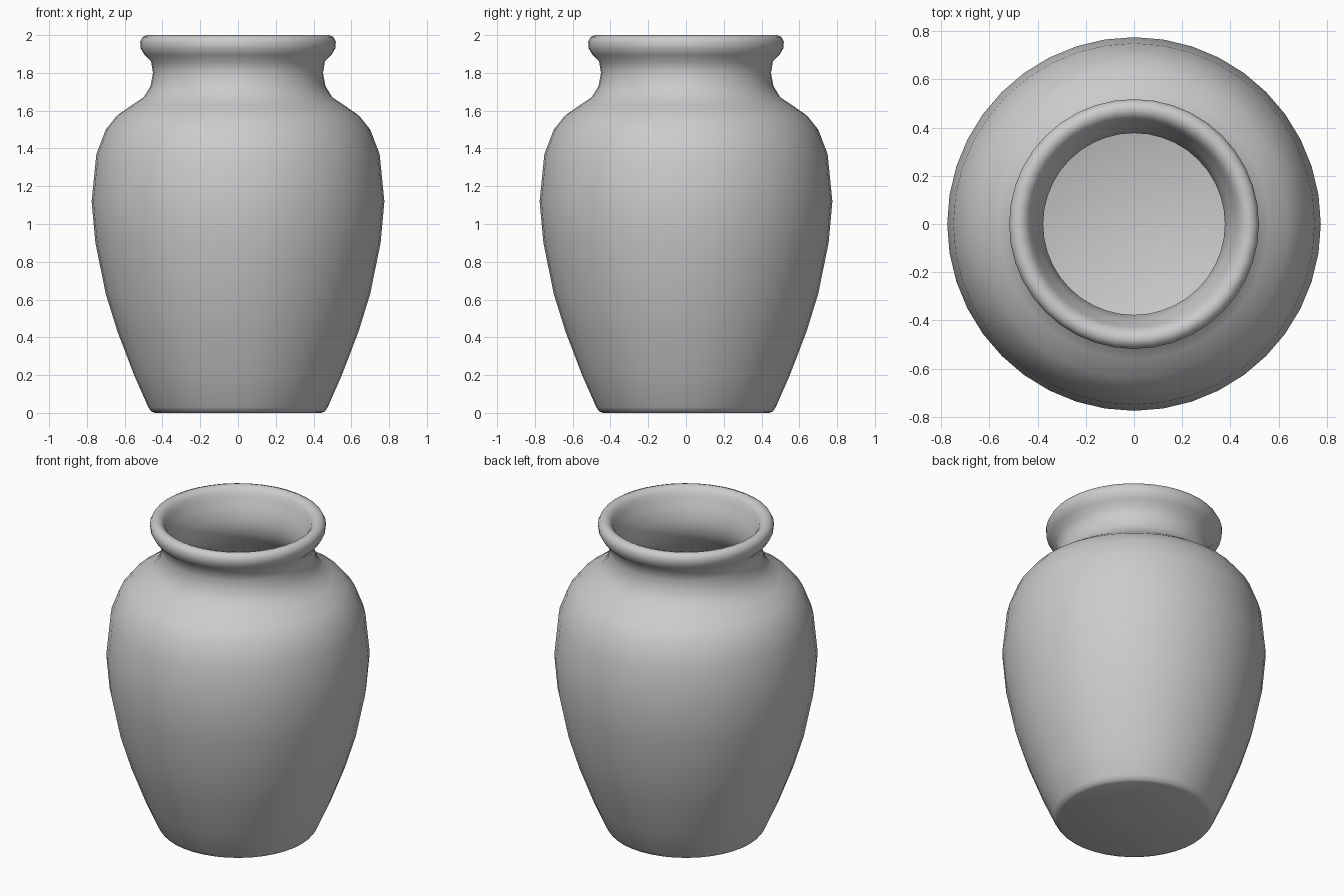
import bpy, bmesh, math

cube = bpy.data.objects.get("Cube")
if cube:
    bpy.data.objects.remove(cube, do_unlink=True)

SEGMENTS = 40

# One flat clay colour
clay = bpy.data.materials.new("grey_clay")
clay.use_nodes = True
colour = (0.6, 0.6, 0.6, 1.0)
clay.diffuse_color = colour
clay.node_tree.nodes["Principled BSDF"].inputs["Base Color"].default_value = colour

# Outer wall from the base to the rim, as (radius, height)
outer = [(0.44, 0.0), (0.46, 0.008), (0.475, 0.03), (0.55, 0.2), (0.638, 0.43),
         (0.70, 0.63), (0.755, 0.9), (0.775, 1.12), (0.75, 1.37), (0.70, 1.5),
         (0.64, 1.575), (0.56, 1.63), (0.50, 1.67), (0.463, 1.73), (0.45, 1.80)]
# Rolled lip, from under the outer edge over to the mouth
lip = [(0.46, 1.86), (0.495, 1.895), (0.515, 1.93), (0.518, 1.965), (0.505, 1.99),
       (0.48, 2.0), (0.455, 1.992), (0.435, 1.97), (0.425, 1.94), (0.40, 1.89)]
# Inner wall, down to the floor
inner = [(0.377, 1.80), (0.385, 1.72), (0.43, 1.64), (0.50, 1.58), (0.60, 1.50),
         (0.67, 1.37), (0.70, 1.12), (0.68, 0.9), (0.63, 0.63), (0.56, 0.43),
         (0.47, 0.2), (0.42, 0.10), (0.38, 0.08)]


def lathe(name, profile):
    """Turn a profile around z and cap both ends."""
    bm = bmesh.new()
    rings = []
    for r, z in profile:
        rings.append([bm.verts.new((r * math.cos(a), r * math.sin(a), z))
                      for a in (2 * math.pi * i / SEGMENTS for i in range(SEGMENTS))])
    for low, high in zip(rings, rings[1:]):
        for i in range(SEGMENTS):
            j = (i + 1) % SEGMENTS
            bm.faces.new((low[i], low[j], high[j], high[i]))
    bm.faces.new(rings[0][::-1])
    bm.faces.new(rings[-1])
    bmesh.ops.recalc_face_normals(bm, faces=bm.faces)
    mesh = bpy.data.meshes.new(name)
    bm.to_mesh(mesh)
    bm.free()
    mesh.materials.append(clay)
    obj = bpy.data.objects.new(name, mesh)
    bpy.context.collection.objects.link(obj)
    return obj


# Hollow jar with a rolled lip
jar = lathe("jar", outer + lip + inner)
bpy.ops.object.select_all(action='DESELECT')
jar.select_set(True)
bpy.context.view_layer.objects.active = jar
bpy.ops.object.shade_smooth_by_angle(angle=math.radians(50))
